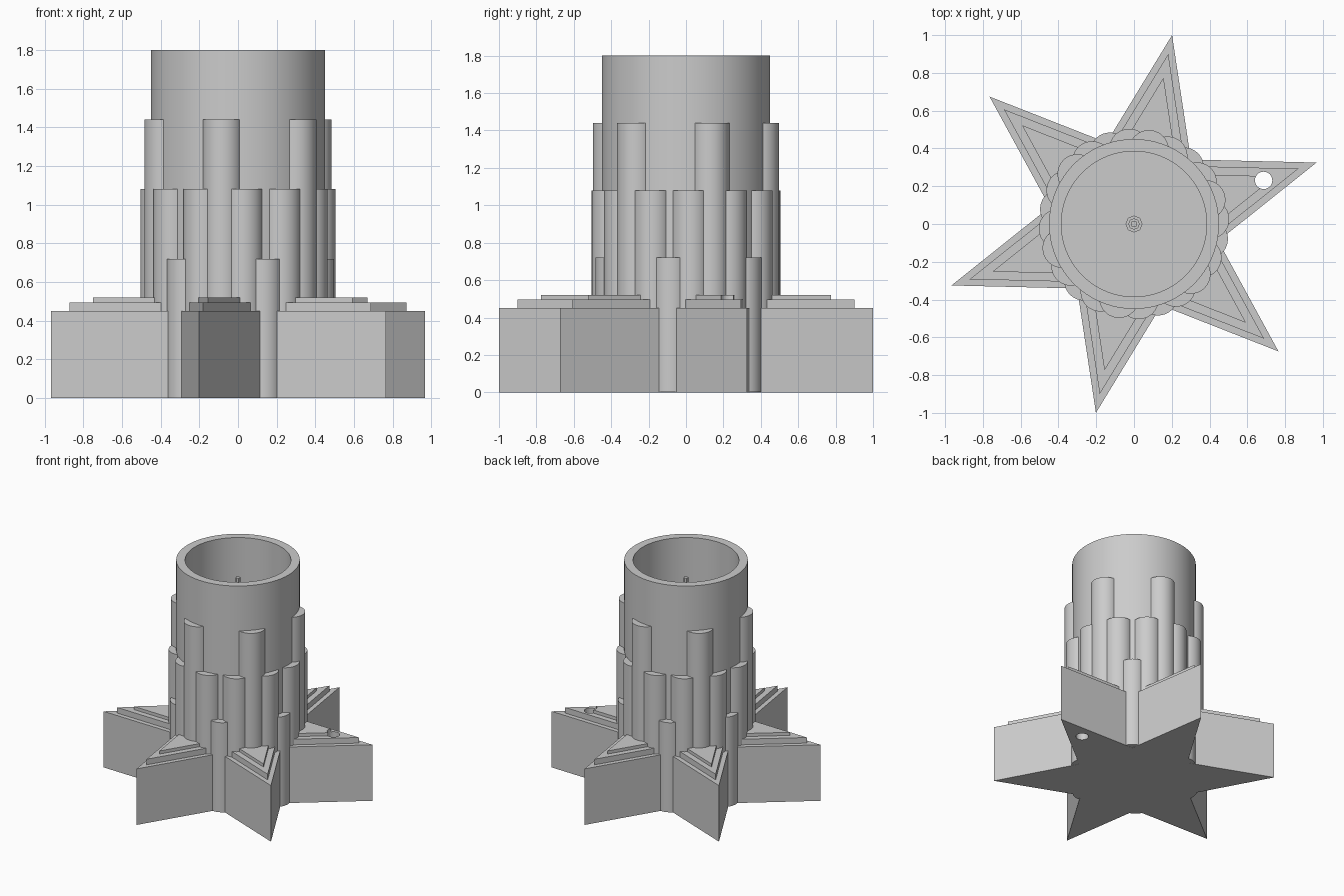
import bpy
import bmesh
from math import cos, sin, radians, pi
from mathutils import Vector, Matrix

cube = bpy.data.objects.get("Cube")
if cube:
    bpy.data.objects.remove(cube, do_unlink=True)

TWIST = 18.6          # angle of the first star point
TIP, VALLEY = 1.02, 0.455

stone = bpy.data.materials.new("plain grey")
stone.use_nodes = True
grey = (0.6, 0.6, 0.6, 1)
stone.diffuse_color = grey
stone.node_tree.nodes["Principled BSDF"].inputs["Base Color"].default_value = grey


def polar(radius, degrees):
    a = radians(degrees)
    return Vector((radius * cos(a), radius * sin(a)))


def circle(radius, centre, count):
    return [centre + polar(radius, 360 * i / count) for i in range(count)]


def finish(name, bm):
    bmesh.ops.recalc_face_normals(bm, faces=bm.faces[:])
    mesh = bpy.data.meshes.new(name)
    bm.to_mesh(mesh)
    bm.free()
    mesh.materials.append(stone)
    obj = bpy.data.objects.new(name, mesh)
    bpy.context.collection.objects.link(obj)
    return obj


def prism(name, outline, bottom, top):
    """Extrude a flat outline upward."""
    bm = bmesh.new()
    face = bm.faces.new([bm.verts.new((p.x, p.y, bottom)) for p in outline])
    up = bmesh.ops.extrude_face_region(bm, geom=[face], use_keep_orig=True)
    verts = [g for g in up["geom"] if isinstance(g, bmesh.types.BMVert)]
    bmesh.ops.translate(bm, verts=verts, vec=(0, 0, top - bottom))
    return finish(name, bm)


def lathe(name, profile, steps):
    """Turn a (radius, height) profile around the z axis."""
    bm = bmesh.new()
    verts = [bm.verts.new((r, 0, z)) for r, z in profile]
    edges = [bm.edges.new(pair) for pair in zip(verts, verts[1:])]
    bmesh.ops.spin(bm, geom=verts + edges, cent=(0, 0, 0), axis=(0, 0, 1),
                   angle=2 * pi, steps=steps)
    bmesh.ops.remove_doubles(bm, verts=bm.verts[:], dist=0.0001)
    return finish(name, bm)


def activate(obj):
    bpy.ops.object.select_all(action='DESELECT')
    obj.select_set(True)
    bpy.context.view_layer.objects.active = obj


def smooth(obj):
    activate(obj)
    bpy.ops.object.shade_smooth_by_angle(angle=radians(30))


def drill(obj, radius, distance):
    """Bore a vertical hole through the first star point."""
    cutter = prism("drill", circle(radius, polar(distance, TWIST), 32), -0.5, 1)
    cutter.hide_render = True
    mod = obj.modifiers.new("hole", 'BOOLEAN')
    mod.operation = 'DIFFERENCE'
    mod.solver = 'EXACT'
    mod.object = cutter
    activate(obj)
    bpy.ops.object.modifier_apply(modifier=mod.name)
    bpy.data.objects.remove(cutter, do_unlink=True)


# Star base in three shrinking tiers
tiers = [("star_base", 1.0, 0, 0.45),
         ("star_middle_tier", 0.9, 0.44, 0.495),
         ("star_top_tier", 0.775, 0.48, 0.52)]
for name, scale, bottom, top in tiers:
    outline = [polar(scale * (VALLEY if i % 2 else TIP), TWIST + 30 * i)
               for i in range(12)]
    star = prism(name, outline, bottom, top)
    drill(star, 0.046, 0.724)
    if name == "star_top_tier":
        drill(star, 0.04, 0.765)

# Central tower with an open well
tower = lathe("tower", [(0, 0.001), (0.45, 0.001), (0.45, 1.8),
                        (0.385, 1.8), (0.385, 0.53), (0, 0.53)], 72)
smooth(tower)


# Half-round columns around the tower, in three heights
def column(name, angle, height):
    turn = Matrix.Rotation(radians(angle), 2)
    arc = [turn @ (Vector((0.4, 0)) + polar(0.105, -90 + 180 * i / 20))
           for i in range(21)]
    smooth(prism(name, arc, 0.001, height))


for i in range(6):
    column("tall_column", TWIST + 60 * i, 1.44)
    column("short_column", TWIST + 30 + 60 * i, 0.72)
for i in range(12):
    column("middle_column", TWIST + 15 + 30 * i, 1.08)

# Stepped spout standing in the well
lathe("spout", [(0, 0.53), (0.045, 0.53), (0.045, 0.9), (0.03, 0.9),
                (0.03, 1.3), (0.017, 1.3), (0.017, 1.66), (0, 1.66)], 8)
